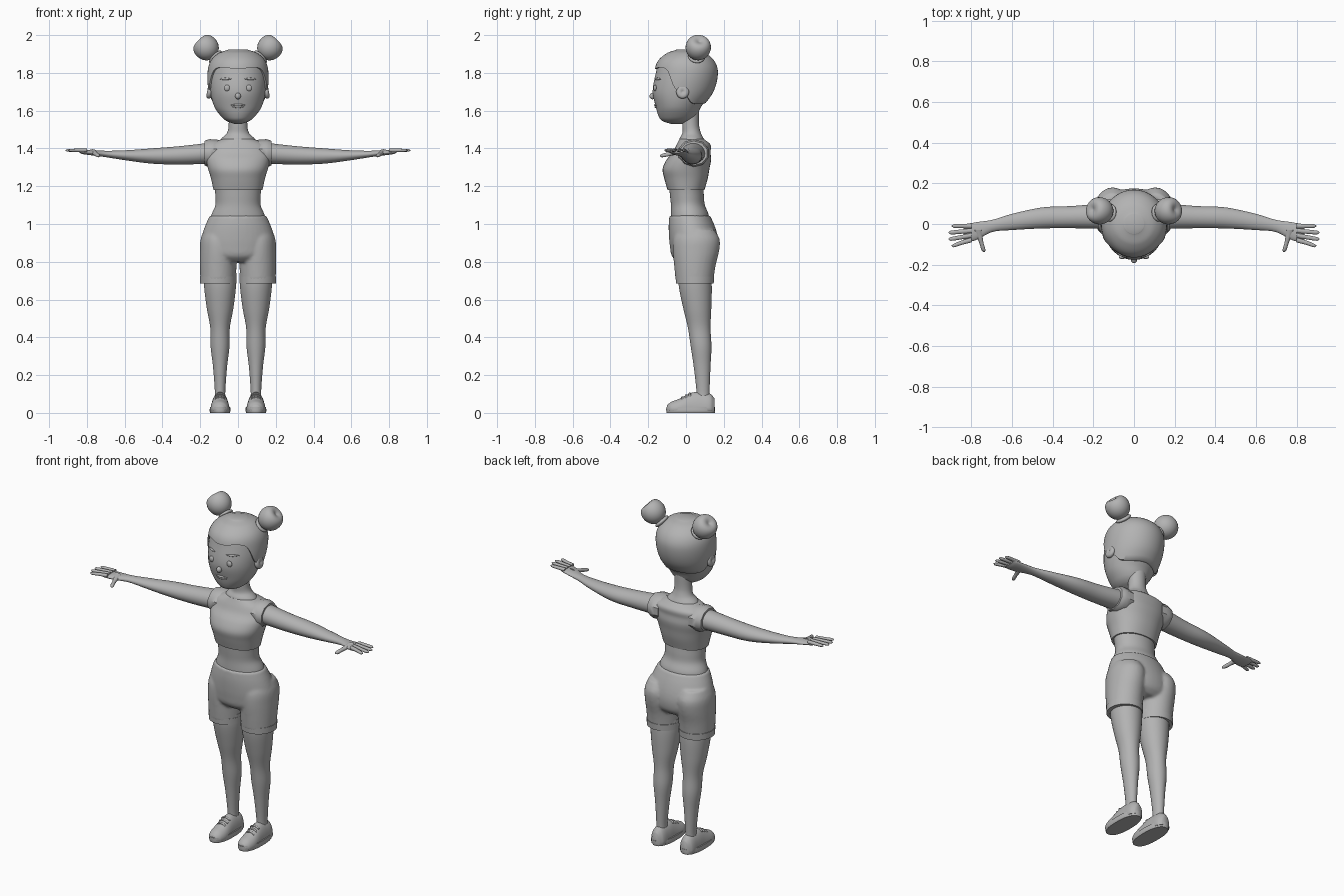
import bpy, bmesh, math
from mathutils import Matrix, Vector, Euler

cube = bpy.data.objects.get("Cube")
if cube:
    bpy.data.objects.remove(cube, do_unlink=True)

colour = (0.45, 0.45, 0.45, 1)
grey = bpy.data.materials.new("plain grey")
grey.use_nodes = True
grey.diffuse_color = colour
grey.node_tree.nodes["Principled BSDF"].inputs["Base Color"].default_value = colour


def sample(keys, position):
    """Smooth curve through keys whose first entry is the position."""
    index = 0
    while index < len(keys) - 2 and position > keys[index + 1][0]:
        index += 1
    start, end = keys[index], keys[index + 1]
    before, after = keys[max(index - 1, 0)], keys[min(index + 2, len(keys) - 1)]
    span = end[0] - start[0]
    s = min(max((position - start[0]) / span, 0), 1)
    ease = s * s * (3 - 2 * s)
    values = []
    for p, a, b, q in zip(before[1:], start[1:], end[1:], after[1:]):
        leave = span * (b - p) / (end[0] - before[0])
        arrive = span * (q - a) / (after[0] - start[0])
        values.append(a + (b - a) * ease + s * (1 - s) * ((1 - s) * leave - s * arrive))
    return values


def skin(rings):
    """Faces between closed rings, with both ends capped."""
    count = len(rings[0])
    verts = [vert for ring in rings for vert in ring]
    faces = []
    for low in range(0, len(verts) - count, count):
        for i in range(count):
            j = (i + 1) % count
            faces.append((low + i, low + j, low + count + j, low + count + i))
    faces.append(tuple(range(count)))
    faces.append(tuple(range(len(verts) - count, len(verts))))
    return verts, faces


def loft(axis, keys, fixed=0, sides=32, steps=5, power=2, floor=-math.inf):
    """Keys hold position, moving centre and two radii; the other centre is fixed."""
    places = [keys[0][0]]
    for start, end in zip(keys, keys[1:]):
        places += [start[0] + (end[0] - start[0]) * (k + 1) / steps for k in range(steps)]
    rings = []
    for place in places:
        centre, radius_u, radius_v = sample(keys, place)
        other = fixed(place) if callable(fixed) else fixed
        centre_u, centre_v = (centre, other) if axis == "x" else (other, centre)
        ring = []
        for i in range(sides):
            angle = math.tau * (i + 0.5) / sides
            c, s = math.cos(angle), math.sin(angle)
            u = centre_u + radius_u * math.copysign(abs(c) ** (2 / power), c)
            v = max(centre_v + radius_v * math.copysign(abs(s) ** (2 / power), s), floor)
            ring.append({"x": (place, u, v), "y": (u, place, v), "z": (u, v, place)}[axis])
        rings.append(ring)
    return skin(rings)


def ball(location, scale, rotation=None, dimple=0, sides=28):
    """Ball turned on a lathe, with an optional hollow in its far end."""
    matrix = Matrix.LocRotScale(Vector(location), rotation, Vector(scale))
    rings = []
    for k in range(sides + 1):
        angle = math.pi * (1 - k / sides)
        reach = 1 - dimple * max(0, math.cos(angle)) ** 6
        radius, height = reach * max(math.sin(angle), 0.01), reach * math.cos(angle)
        turns = [math.tau * i / sides for i in range(sides)]
        rings.append([matrix @ Vector((radius * math.cos(t), radius * math.sin(t), height))
                      for t in turns])
    return skin(rings)


def build(name, parts, mirror=False, crease=60, remesh=0):
    bm = bmesh.new()
    for verts, faces in parts:
        made = [bm.verts.new(vert) for vert in verts]
        for face in faces:
            bm.faces.new([made[i] for i in face])
    bmesh.ops.recalc_face_normals(bm, faces=bm.faces)
    for face in bm.faces:
        face.smooth = True
    mesh = bpy.data.meshes.new(name)
    bm.to_mesh(mesh)
    bm.free()
    mesh.set_sharp_from_angle(angle=math.radians(crease))
    mesh.materials.append(grey)
    part = bpy.data.objects.new(name, mesh)
    bpy.context.collection.objects.link(part)
    if mirror:
        part.modifiers.new("mirror", "MIRROR").use_mirror_merge = False
    if remesh:
        fuse = part.modifiers.new("fuse", "REMESH")
        fuse.mode, fuse.voxel_size, fuse.use_smooth_shade = "VOXEL", remesh, True
        relax = part.modifiers.new("relax", "SMOOTH")
        relax.iterations = 6


# Head
head_keys = [(1.53, -.05, .02, .03), (1.545, -.05, .06, .075), (1.57, -.045, .09, .1),
             (1.62, -.04, .125, .12), (1.7, -.02, .147, .157), (1.8, 0, .152, .16),
             (1.86, 0, .135, .14), (1.9, 0, .09, .09), (1.915, 0, .04, .04)]
build("head", [loft("z", head_keys, sides=40)], crease=80)


def face_front(x, z):
    centre, width, depth = sample(head_keys, z)
    return centre - depth * math.sqrt(1 - (x / width) ** 2)


# Hair cap whose lower edge follows the hairline around the head
hairline = [(0, 1.82), (50, 1.82), (75, 1.72), (95, 1.69), (120, 1.64), (180, 1.64)]
crown = head_keys[-1][0]
cap_rings = []
for row in range(-1, 21):
    ring = []
    for degrees in range(0, 360, 5):
        edge = sample(hairline, min(degrees, 360 - degrees))[0]
        z = edge + (crown - edge) * math.sin(math.pi / 2 * max(row, 0) / 20)
        centre, width, depth = sample(head_keys, z)
        lift = -.006 if row < 0 else .009
        turn = math.radians(degrees)
        ring.append(((width + lift) * math.sin(turn), centre - (depth + lift) * math.cos(turn),
                     z + max(lift, 0) * max(row, 0) / 20))
    cap_rings.append(ring)
build("hair", [skin(cap_rings)])

# Hair buns with a hollow end, and their ties
outward = Vector((1, .2, 1))
tilt = outward.to_track_quat("Z", "Y")
bun_centre = Vector((.17, .065, 1.935))
build("hair_buns", [ball(bun_centre, (.067, .067, .07), tilt, dimple=.4)], True)
build("hair_ties", [ball(bun_centre - outward * .05, (.044, .044, .015), tilt)], True)

# Ears
ear_turn = Euler((0, math.radians(80), 0)).to_quaternion()
build("ears", [ball((.15, -.018, 1.7), (.037, .034, .02), ear_turn, dimple=.6)], True)

# Face features
build("eyes", [ball((.058, face_front(.058, 1.72), 1.72), (.016, .009, .017))], True)
build("nose", [ball((0, -.177, 1.677), (.015, .016, .017))])


def face_strip(left, right, z, thickness):
    """Spindle that hugs the face from left to right."""
    keys = []
    for k in range(9):
        x = left + (right - left) * k / 8
        swell = thickness * (0.1 + math.sin(math.pi * k / 8))
        keys.append((x, face_front(x, z), swell, swell))
    return loft("x", keys, fixed=z, sides=12, steps=2)


build("eyebrows", [face_strip(.034, .1, 1.768, .006)], True)
build("upper_lip", [face_strip(-.04, .04, 1.63, .006)])
build("lower_lip", [face_strip(-.032, .032, 1.62, .006)])

# Neck, cropped top and midriff
build("neck", [loft("z", [(1.42, .04, .1, .07), (1.45, .03, .09, .065), (1.48, .03, .06, .05),
                          (1.52, .025, .05, .045), (1.6, .025, .05, .045)])])
top_keys = [(1.18, 0, .13, .098), (1.24, 0, .143, .115), (1.29, 0, .158, .124),
            (1.34, .015, .17, .118), (1.38, .03, .172, .1), (1.42, .04, .155, .09),
            (1.45, .03, .085, .065)]
build("cropped_top", [loft("z", top_keys, sides=40, power=2.2)])
build("midriff", [loft("z", [(1, .02, .15, .1), (1.05, .02, .14, .1), (1.1, .01, .12, .09),
                             (1.15, .005, .12, .09), (1.2, 0, .125, .09)], sides=40)])
build("armholes", [loft("x", [(.1, .04, .085, .07), (.15, .04, .085, .074), (.177, .04, .076, .065)],
                        fixed=1.375, sides=10, steps=2)], True, crease=40)


# Arms and hands
def arm_height(x):
    return 1.39 - .03 * math.sin(math.pi * x / .9)


arm_keys = [(.12, .04, .065, .057), (.3, .034, .055, .049), (.45, .03, .052, .041),
            (.6, .01, .04, .026), (.7, -.01, .03, .017), (.77, -.033, .043, .014),
            (.82, -.045, .045, .012), (.84, -.047, .038, .007)]
build("arms", [loft("x", arm_keys, fixed=arm_height)], True)
fingers = []
for k in range(4):
    root, end = -.01 - .023 * k, -.01 - .032 * k
    tip = .897 + .018 * math.sin(math.pi * k / 3)
    finger_keys = [(.8, root, .012, .01), (.85, (root + end) / 2, .011, .009),
                   (tip - .01, end, .009, .007), (tip, end, .002, .002)]
    fingers.append(loft("x", finger_keys, fixed=1.39, sides=12))
build("fingers", fingers, True)
thumb_keys = [(-.138, 1.36, .003, .003), (-.128, 1.362, .01, .009), (-.09, 1.37, .011, .011),
              (-.03, 1.384, .022, .012)]
build("thumbs", [loft("y", thumb_keys, fixed=lambda y: .77 + .3 * (y + .03), sides=14)], True)

# Shorts, fused from the hips and both short legs
hip_keys = [(.8, .045, .13, .09), (.83, .045, .18, .12), (.88, .045, .198, .13),
            (.93, .04, .193, .13), (.99, .03, .174, .122), (1.045, .02, .15, .108)]
thigh_keys = [(.7, .045, .094, .1), (.78, .047, .097, .11), (.86, .053, .097, .123),
              (.92, .055, .093, .123), (.97, .05, .075, .1)]
thigh_x = .105
build("shorts", [loft("z", hip_keys, sides=40), loft("z", thigh_keys, fixed=thigh_x),
                 loft("z", thigh_keys, fixed=-thigh_x)], remesh=.008)
build("shorts_cuffs", [loft("z", [(.685, .047, .097, .1), (.722, .047, .098, .103)],
                            fixed=thigh_x)], True)

# Legs
foot_x = .095
leg_keys = [(.07, .09, .028, .035), (.12, .09, .028, .035), (.25, .085, .038, .045),
            (.35, .08, .05, .055), (.45, .07, .052, .06), (.55, .06, .07, .074),
            (.66, .05, .084, .087), (.74, .045, .088, .088)]
build("legs", [loft("z", leg_keys, fixed=foot_x)], True)

# Shoes with soles and laces
upper_keys = [(-.1, .02, .022, .02), (-.08, .02, .04, .038), (-.04, .02, .05, .053),
              (.03, .02, .047, .087), (.08, .02, .046, .09), (.13, .02, .042, .08),
              (.152, .02, .025, .055)]
build("shoes", [loft("y", upper_keys, fixed=foot_x, floor=.01)], True)
sole_keys = [(0, .025, .052, .128), (.01, .025, .055, .13), (.03, .025, .054, .13)]
build("shoe_soles", [loft("z", sole_keys, fixed=foot_x, power=2.4)], True)
laces = []
for y in (-.02, 0, .02):
    rise = sum(sample(upper_keys, y)[::2])
    lace_keys = [(foot_x + side * .027, y, .006, .005) for side in (-1, 0, 1)]
    laces.append(loft("x", lace_keys, fixed=lambda x: rise - 15 * (x - foot_x) ** 2, sides=10))
build("shoe_laces", laces, True)
